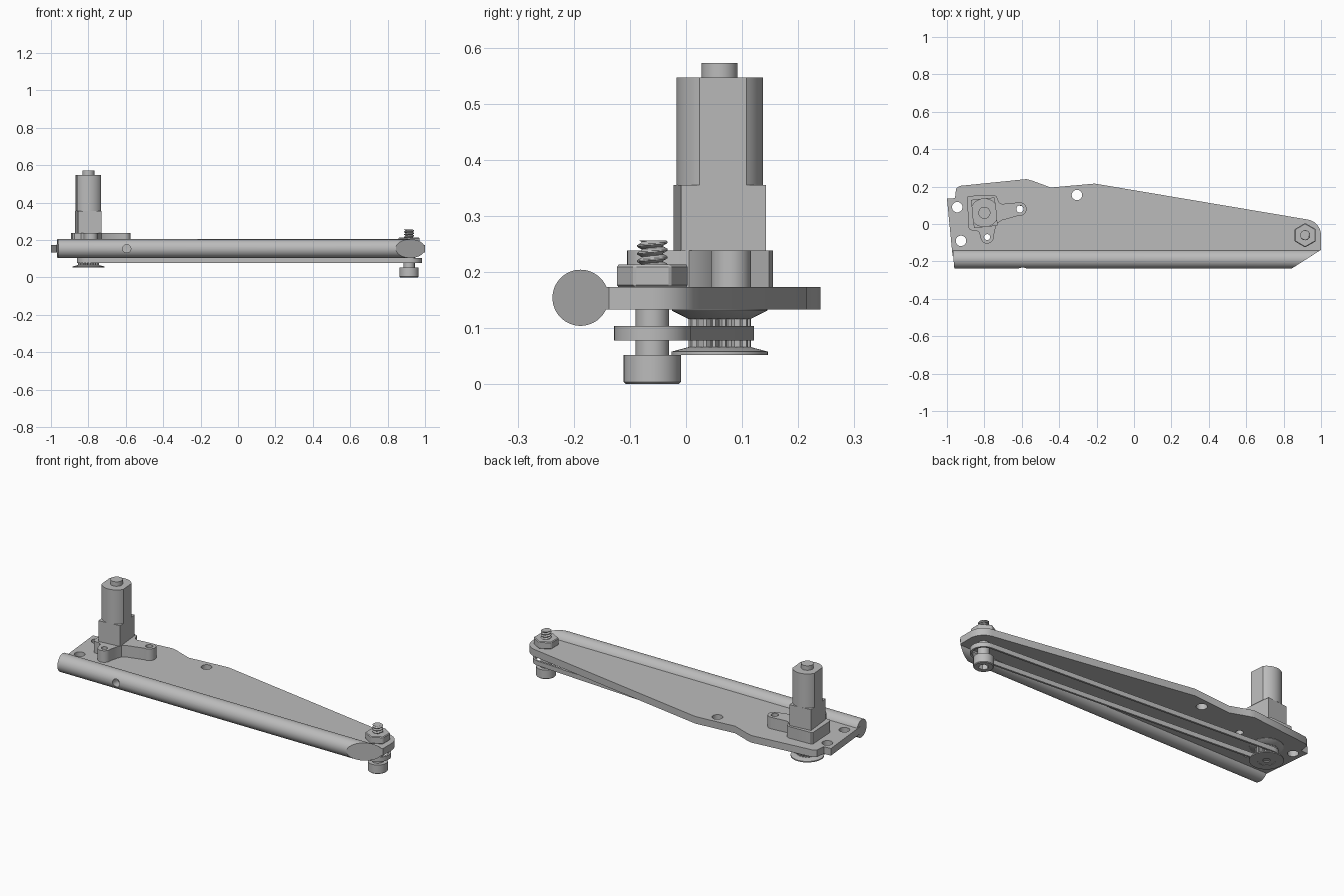
import bpy, bmesh
from math import sin, cos, pi, acos, atan2, hypot, radians
from mathutils import Vector, Matrix

if "Cube" in bpy.data.objects:
    bpy.data.objects.remove(bpy.data.objects["Cube"], do_unlink=True)

grey = bpy.data.materials.new("plain grey")
grey.use_nodes = True
colour = (0.5, 0.5, 0.5, 1)
grey.diffuse_color = colour
grey.node_tree.nodes["Principled BSDF"].inputs["Base Color"].default_value = colour


def finish(bm, name):
    bmesh.ops.recalc_face_normals(bm, faces=bm.faces)
    mesh = bpy.data.meshes.new(name)
    bm.to_mesh(mesh)
    bm.free()
    mesh.materials.append(grey)
    ob = bpy.data.objects.new(name, mesh)
    bpy.context.collection.objects.link(ob)
    return ob


def smooth(ob):
    bpy.ops.object.select_all(action="DESELECT")
    ob.select_set(True)
    bpy.context.view_layer.objects.active = ob
    bpy.ops.object.shade_smooth_by_angle(angle=radians(30))


def arc(c, r, a0, a1, n=12):
    """Points on an arc, angles in degrees."""
    return [(c[0] + r * cos(radians(a0 + (a1 - a0) * i / n)),
             c[1] + r * sin(radians(a0 + (a1 - a0) * i / n))) for i in range(n + 1)]


def circle(c, r, n=32):
    return arc(c, r, 0, 360, n)[:-1]


def prism(name, outline, z0, z1):
    bm = bmesh.new()
    face = bm.faces.new([bm.verts.new((x, y, z0)) for x, y in outline])
    ext = bmesh.ops.extrude_face_region(bm, geom=[face])["geom"]
    bmesh.ops.translate(bm, vec=(0, 0, z1 - z0),
                        verts=[g for g in ext if isinstance(g, bmesh.types.BMVert)])
    return finish(bm, name)


def revolve(name, c, profile, n=48):
    """Turn (radius, z) points around the vertical through c."""
    bm = bmesh.new()
    rings = [[bm.verts.new((x, y, z)) for x, y in circle(c, r, n)] for r, z in profile]
    for a, b in zip(rings, rings[1:]):
        for i in range(n):
            j = (i + 1) % n
            bm.faces.new((a[i], a[j], b[j], b[i]))
    bm.faces.new(rings[0])
    bm.faces.new(rings[-1])
    return finish(bm, name)


def cut(ob, cutters):
    for cutter in cutters:
        cutter.hide_render = True
        mod = ob.modifiers.new("cut", "BOOLEAN")
        mod.operation = "DIFFERENCE"
        mod.solver = "EXACT"
        mod.object = cutter
        bpy.context.view_layer.objects.active = ob
        bpy.ops.object.modifier_apply(modifier=mod.name)
        bpy.data.objects.remove(cutter, do_unlink=True)


def turned(points, c, degrees):
    a = radians(degrees)
    return [(c[0] + x * cos(a) - y * sin(a), c[1] + x * sin(a) + y * cos(a)) for x, y in points]


MOTOR, BOLT = (-0.80, 0.06), (0.915, -0.06)
EARS = [(-0.61, 0.08), (-0.785, -0.07)]

# Arm plate with its mounting holes
plate = prism("arm_plate", [(-0.97, -0.17), (-1, 0.136), (-0.957, 0.138), (-0.951, 0.19),
                            (-0.93, 0.204), (-0.575, 0.24), (-0.545, 0.232), (-0.445, 0.195),
                            (-0.21, 0.216)] + arc(BOLT, 0.085, 80, 0) +
              [(1, -0.137), (0.95, -0.17)], 0.133, 0.173)
cut(plate, [prism("hole", circle(c, r), 0.1, 0.2) for c, r in
            [((-0.945, 0.09), 0.028), ((-0.925, -0.09), 0.028), ((-0.305, 0.155), 0.028),
             (EARS[0], 0.019), (EARS[1], 0.016)]])
smooth(plate)

# Round rail along the front edge, trimmed obliquely at both ends
bm = bmesh.new()
bmesh.ops.create_cone(bm, cap_ends=True, segments=64, radius1=0.05, radius2=0.05, depth=2.4,
                      matrix=Matrix.Translation((0, -0.188, 0.154)) @ Matrix.Rotation(pi / 2, 4, "Y"))
for point, normal in [((-0.965, -0.188, 0), (-1, -0.09, 0)),
                      ((1, -0.138, 0), (0.099, -0.155, 0)), ((1, 0, 0), (1, 0, 0))]:
    cutgeom = bmesh.ops.bisect_plane(bm, geom=bm.verts[:] + bm.edges[:] + bm.faces[:],
                                     plane_co=point, plane_no=Vector(normal).normalized(),
                                     clear_outer=True)["geom_cut"]
    edges = [g for g in cutgeom if isinstance(g, bmesh.types.BMEdge)]
    if edges:
        bmesh.ops.holes_fill(bm, edges=edges)
rail = finish(bm, "front_rail")
drill = prism("drill", circle((0, 0), 0.022), 0, 0.08)
drill.matrix_world = Matrix.Translation((-0.595, -0.19, 0.154)) @ Matrix.Rotation(pi / 2, 4, "X")
bpy.context.view_layer.update()
cut(rail, [drill])
smooth(rail)

# Motor bracket with two screw ears
bracket = prism("motor_bracket", [(-0.893, 0.142), (-0.885, 0.15), (-0.75, 0.155), (-0.735, 0.148),
                                  (-0.722, 0.115), (-0.705, 0.107)] +
                arc(EARS[0], 0.036, 100, -100) +
                [(-0.705, 0.02), (-0.73, 0.005), (-0.74, -0.02)] +
                arc(EARS[1], 0.035, 10, -170) +
                [(-0.828, -0.045), (-0.84, -0.035), (-0.875, -0.033), (-0.884, -0.022)], 0.173, 0.238)
cut(bracket, [prism("hole", circle(EARS[0], 0.019), 0.1, 0.3),
              prism("hole", circle(EARS[1], 0.016), 0.1, 0.3)])
smooth(bracket)

# Gearbox, flat-sided motor can and rear boss
w, h, r = 0.0635, 0.076, 0.077
prism("gearbox", turned([(-w, -h), (w, -h), (w, h), (-w, h)], MOTOR, 6), 0.238, 0.355)
flat = 90 - 57
can = arc((0, 0), r, flat, 180 - flat, 20) + arc((0, 0), r, 180 + flat, 360 - flat, 20)
smooth(prism("motor_can", turned(can, MOTOR, 5), 0.355, 0.547))
smooth(revolve("motor_boss", MOTOR, [(0.032, 0.547), (0.032, 0.572)]))

# Toothed drive pulley with its two rims
teeth = []
for i in range(20):
    for step, radius in [(0, 0.047), (0.25, 0.056), (0.6, 0.056), (0.85, 0.047)]:
        a = 2 * pi * (i + step) / 20
        teeth.append((MOTOR[0] + radius * cos(a), MOTOR[1] + radius * sin(a)))
prism("pulley_teeth", teeth, 0.06, 0.12)
smooth(revolve("pulley_upper_rim", MOTOR, [(0.055, 0.116), (0.085, 0.131), (0.085, 0.134)]))
smooth(revolve("pulley_lower_rim", MOTOR, [(0.018, 0.062), (0.018, 0.054), (0.045, 0.054), (0.045, 0.052),
                                           (0.086, 0.052), (0.086, 0.058), (0.056, 0.066)]))


# Drive belt looped round the pulley and the bolt
def loop(r1, r2):
    dx, dy = BOLT[0] - MOTOR[0], BOLT[1] - MOTOR[1]
    base, p = atan2(dy, dx) * 180 / pi, acos((r1 - r2) / hypot(dx, dy)) * 180 / pi
    return (arc(MOTOR, r1, base + p, base + 360 - p, 32) +
            arc(BOLT, r2, base - p, base + p, 32))


bm = bmesh.new()
outer, inner = loop(0.061, 0.068), loop(0.05, 0.057)
rings = [[bm.verts.new((x, y, z)) for x, y in pts] for pts, z in
         [(outer, 0.078), (outer, 0.104), (inner, 0.104), (inner, 0.078)]]
for k in range(4):
    a, b = rings[k], rings[(k + 1) % 4]
    for i in range(len(a)):
        j = (i + 1) % len(a)
        bm.faces.new((a[i], a[j], b[j], b[i]))
smooth(finish(bm, "drive_belt"))

# Idler bolt: socket head, shank, hex nut
head = revolve("bolt_head", BOLT, [(0.047, 0), (0.051, 0.004), (0.051, 0.052)])
cut(head, [prism("socket", circle(BOLT, 0.026, 6), -0.02, 0.03)])
smooth(head)
smooth(revolve("bolt_shank", BOLT, [(0.03, 0.05), (0.03, 0.135)]))
nut = prism("hex_nut", arc(BOLT, 0.065, 30, 330, 5), 0.173, 0.213)
bev = nut.modifiers.new("soft_edges", "BEVEL")
bev.width, bev.segments = 0.004, 1

# Helical thread on the bolt tip
bm = bmesh.new()
N, PITCH, LOW, HIGH = 32, 0.0135, 0.19, 0.256
rings = []
steps = 40
for k in range(steps + 1):
    z = LOW + (HIGH - LOW) * k / steps
    ring = []
    for i, (ux, uy) in enumerate(circle((0, 0), 1, N)):
        phase = (z / PITCH - i / N) % 1
        rad = 0.018 + 0.009 * min(1, 2.6 * min(phase, 1 - phase))
        ring.append(bm.verts.new((BOLT[0] + ux * rad, BOLT[1] + uy * rad, z)))
    rings.append(ring)
for a, b in zip(rings, rings[1:]):
    for i in range(N):
        j = (i + 1) % N
        bm.faces.new((a[i], a[j], b[j], b[i]))
bm.faces.new(rings[0])
bm.faces.new(rings[-1])
smooth(finish(bm, "bolt_thread"))
